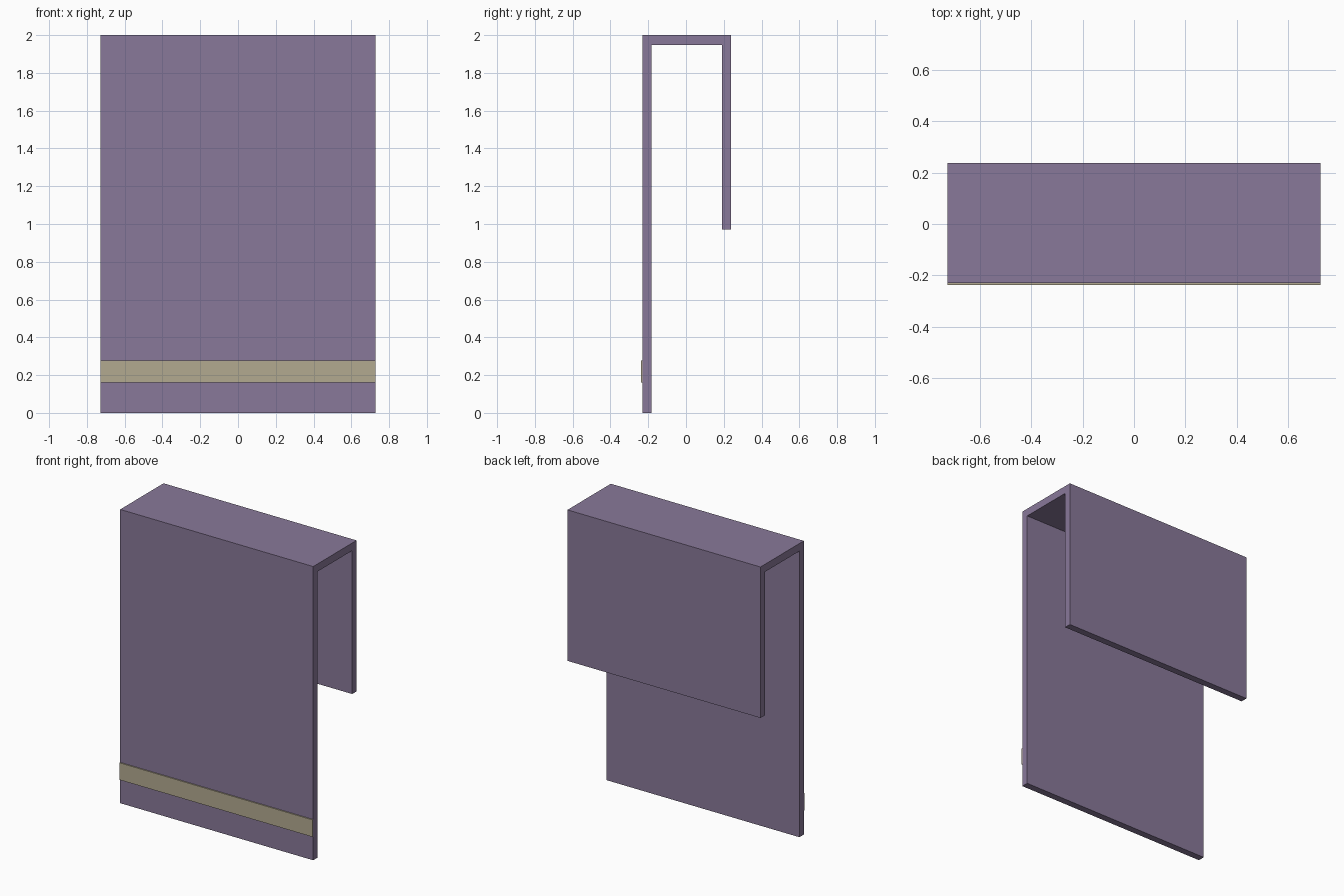
import bpy, bmesh

if "Cube" in bpy.data.objects:
    bpy.data.objects.remove(bpy.data.objects["Cube"])

HALF_W = 0.727


def extrude_profile(name, profile, color):
    """Extrude a (y, z) outline along x across the full width."""
    bm = bmesh.new()
    face = bm.faces.new([bm.verts.new((-HALF_W, y, z)) for y, z in profile])
    ext = bmesh.ops.extrude_face_region(bm, geom=[face])
    moved = [g for g in ext["geom"] if isinstance(g, bmesh.types.BMVert)]
    bmesh.ops.translate(bm, verts=moved, vec=(2 * HALF_W, 0, 0))
    bmesh.ops.recalc_face_normals(bm, faces=bm.faces)
    mesh = bpy.data.meshes.new(name)
    bm.to_mesh(mesh)
    bm.free()
    mat = bpy.data.materials.new(name + "_color")
    mat.diffuse_color = color
    mat.use_nodes = True
    mat.node_tree.nodes["Principled BSDF"].inputs["Base Color"].default_value = mat.diffuse_color
    mesh.materials.append(mat)
    obj = bpy.data.objects.new(name, mesh)
    bpy.context.collection.objects.link(obj)
    return obj


front, back, thick = -0.229, 0.237, 0.047
drop = 0.972   # height of the short back flap's hem

# Folded cloth: long front panel, top fold, short back flap
extrude_profile("draped_towel", [
    (front, 0), (front, 2), (back, 2), (back, drop),
    (back - thick, drop), (back - thick, 1.948),
    (front + thick, 1.948), (front + thick, 0)],
    (0.25, 0.19, 0.32, 1))

# Thin decorative band near the front hem
extrude_profile("trim_band", [
    (-0.237, 0.162), (-0.237, 0.278), (front, 0.278), (front, 0.162)],
    (0.45, 0.40, 0.28, 1))
